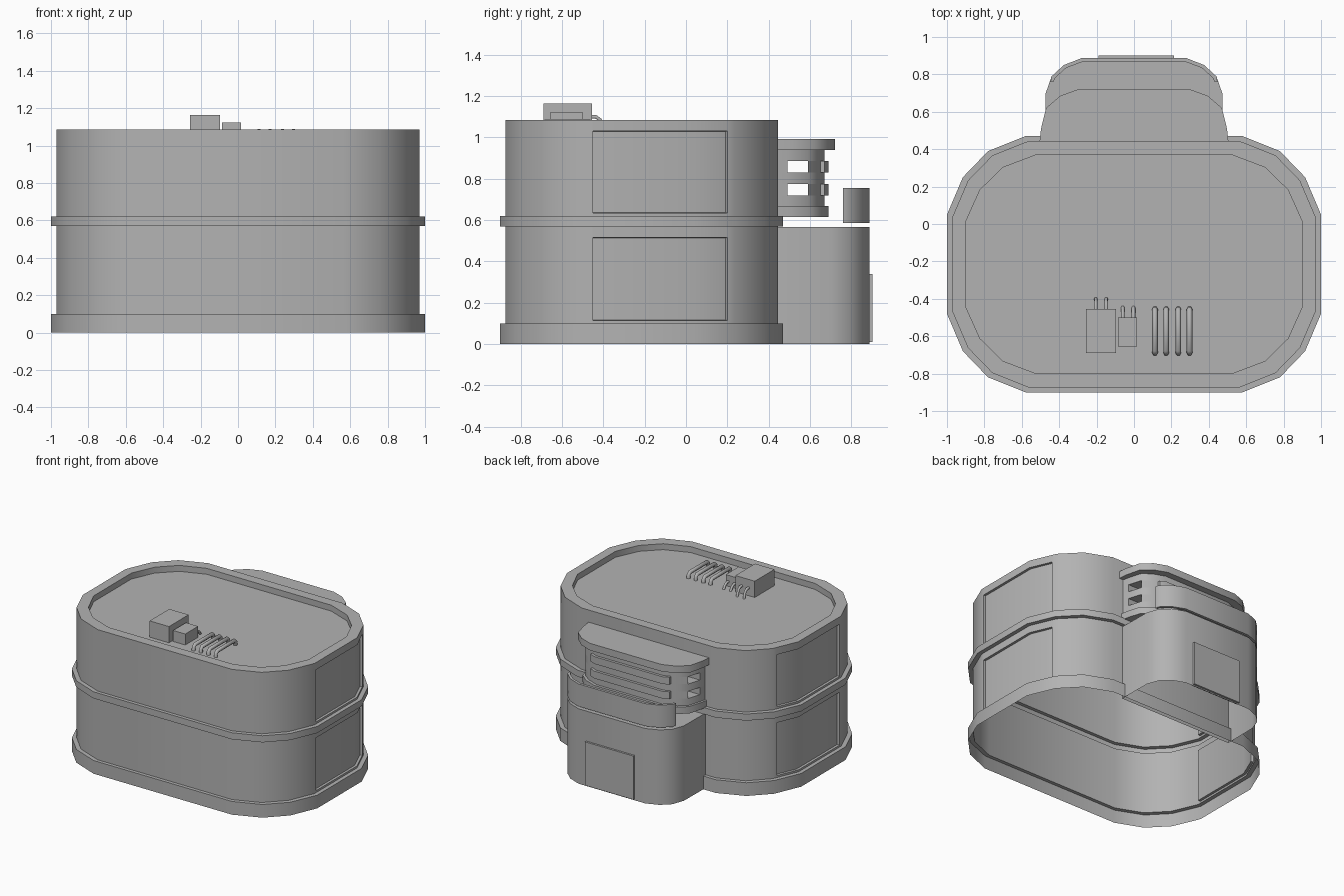
import bpy, bmesh, math

if "Cube" in bpy.data.objects:
    bpy.data.objects.remove(bpy.data.objects["Cube"])

YC = -0.215  # centre of the main footprint in y

# Mid-grey finish shared by every part
GREY = bpy.data.materials.new("mid_grey")
GREY.diffuse_color = (0.45, 0.45, 0.45, 1)
GREY.use_nodes = True
GREY.node_tree.nodes["Principled BSDF"].inputs["Base Color"].default_value = GREY.diffuse_color


def finish(name, bm, recalc=True):
    if recalc:
        bmesh.ops.recalc_face_normals(bm, faces=bm.faces)
    me = bpy.data.meshes.new(name)
    bm.to_mesh(me)
    bm.free()
    me.materials.append(GREY)
    me.shade_smooth()
    me.set_sharp_from_angle(angle=math.radians(42))
    ob = bpy.data.objects.new(name, me)
    bpy.context.collection.objects.link(ob)
    return ob


def sym(half):
    """Mirror a right-hand half outline across x = 0."""
    return half + [(-x, y) for x, y in reversed(half)]


def prism(name, pts, z0, z1, bottom=True):
    bm = bmesh.new()
    lo = [bm.verts.new((x, y, z0)) for x, y in pts]
    hi = [bm.verts.new((x, y, z1)) for x, y in pts]
    n = len(pts)
    for i in range(n):
        j = (i + 1) % n
        bm.faces.new((lo[i], lo[j], hi[j], hi[i]))
    bm.faces.new(hi)
    if bottom:
        bm.faces.new(lo[::-1])
    return finish(name, bm)


def box(name, x0, x1, y0, y1, z0, z1):
    return prism(name, [(x0, y0), (x1, y0), (x1, y1), (x0, y1)], z0, z1)


def tube(name, pts, r):
    cu = bpy.data.curves.new(name, 'CURVE')
    cu.dimensions = '3D'
    cu.bevel_depth = r
    cu.bevel_resolution = 1
    cu.use_fill_caps = True
    cu.materials.append(GREY)
    sp = cu.splines.new('POLY')
    sp.points.add(len(pts) - 1)
    for p, c in zip(sp.points, pts):
        p.co = (*c, 1)
    ob = bpy.data.objects.new(name, cu)
    bpy.context.collection.objects.link(ob)


# Main building: one open-bottomed shell swept up the footprint
quarter = [(1.0, 0.265), (0.915, 0.465), (0.78, 0.605), (0.58, 0.685)]
right = [(x, -y) for x, y in reversed(quarter)] + quarter
foot = sym(right)
# (inset in x, inset in y, height)
levels = [(0, 0, 0), (0, 0, 0.10), (0.03, 0.026, 0.10), (0.03, 0.026, 0.57), (0, 0, 0.57),
          (0, 0, 0.62), (0.03, 0.026, 0.62), (0.03, 0.026, 1.085),
          (0.10, 0.10, 1.085), (0.10, 0.10, 1.04)]
bm = bmesh.new()
rings = [[bm.verts.new((x * (1 - dx), YC + y * (1 - dy / 0.685), z)) for x, y in foot]
         for dx, dy, z in levels]
n = len(foot)
for a, b in zip(rings, rings[1:]):
    for i in range(n):
        j = (i + 1) % n
        bm.faces.new((a[i], a[j], b[j], b[i]))
bm.faces.new(rings[-1])

# Recessed side panels on both storeys
PANELS = [(0.115, 0.515), (0.635, 1.03)]


def side_faces():
    return [f for f in bm.faces if abs(f.calc_center_median().x) > 0.88
            and abs(f.normal.z) < 0.1
            and -0.5 < f.calc_center_median().y < 0.24
            and max(v.co.z for v in f.verts) - min(v.co.z for v in f.verts) > 0.2]


bm.normal_update()
cuts = [((0, y, 0), (0, 1, 0)) for y in (-0.45, 0.20)]
cuts += [((0, 0, z), (0, 0, 1)) for p in PANELS for z in p]
for co, no in cuts:
    fs = side_faces()
    geom = fs + list({e for f in fs for e in f.edges}) + list({v for f in fs for v in f.verts})
    bmesh.ops.bisect_plane(bm, geom=geom, plane_co=co, plane_no=no)
    bm.normal_update()
for s in (-1, 1):
    for z0, z1 in PANELS:
        sel = []
        for f in bm.faces:
            c = f.calc_center_median()
            if (c.x * s > 0.88 and abs(f.normal.z) < 0.1 and -0.45 < c.y < 0.20
                    and all(z0 - 1e-3 < v.co.z < z1 + 1e-3 for v in f.verts)):
                sel.append(f)
        bmesh.ops.inset_region(bm, faces=sel, thickness=0.001, depth=-0.018,
                               use_even_offset=True, use_boundary=True)
finish("main_building", bm, recalc=False)

# Rear annex, open underneath, with a raised door plate
annex = [(0.475, 0.44), (0.472, 0.70), (0.44, 0.79), (0.375, 0.85), (0.28, 0.887)]
prism("rear_annex", sym(annex), 0, 0.567, bottom=False)
box("rear_door", -0.19, 0.215, 0.87, 0.902, 0.01, 0.34)

# Curved balcony wall above the annex
outer = sym([(0.447, 0.76)] + annex[2:])
inner = sym([(0.43, 0.76), (0.421, 0.782), (0.362, 0.835), (0.275, 0.867)])
prism("balcony_wall", outer + inner[::-1], 0.585, 0.755)

# Louvred bay: roof slab, base, solid bands and slotted bands with rear fins
bay = [(0.47, 0.44), (0.46, 0.49), (0.43, 0.59), (0.37, 0.635), (0.28, 0.67)]
prism("bay_roof", sym([(0.505, 0.44), (0.497, 0.51), (0.47, 0.62),
                       (0.395, 0.685), (0.30, 0.72)]), 0.94, 0.993)
prism("bay_base", sym([(0.485, 0.44), (0.475, 0.50), (0.445, 0.60),
                       (0.38, 0.655), (0.285, 0.69)]), 0.615, 0.667)
for i, (z0, z1) in enumerate([(0.667, 0.72), (0.775, 0.83), (0.885, 0.94)]):
    prism(f"bay_band_{i}", sym(bay), z0, z1)
fin = sym([(0.33, 0.63), (0.33, 0.67), (0.285, 0.69)])
for i, (z0, z1) in enumerate([(0.72, 0.775), (0.83, 0.885)]):
    prism(f"bay_front_post_{i}", sym(bay[:2]), z0, z1)
    prism(f"bay_rear_post_{i}", sym(bay[2:]), z0, z1)
    prism(f"bay_fin_{i}", fin, z0, z1)

# Roof units with bent pipes running down to the roof
for name, x0, x1, y0, y1, top, pipes in [
        ("large_roof_unit", -0.257, -0.095, -0.69, -0.455, 1.163, (-0.205, -0.148)),
        ("small_roof_unit", -0.085, 0.017, -0.655, -0.50, 1.123, (-0.06, -0.003))]:
    box(name, x0, x1, y0, y1, 1.04, top)
    h = 1.075 + (top - 1.123) * 0.6
    for x in pipes:
        tube(name + "_pipe", [(x, y1 - 0.02, h), (x, y1 + 0.02, h),
                              (x, y1 + 0.04, h - 0.015), (x, y1 + 0.055, 1.035)], 0.01)

# Staple-shaped vent bars
for x in (0.112, 0.172, 0.237, 0.297):
    tube("roof_vent_bar", [(x, -0.69, 1.03), (x, -0.69, 1.062), (x, -0.675, 1.077),
                           (x, -0.47, 1.077), (x, -0.455, 1.062), (x, -0.455, 1.03)], 0.015)
